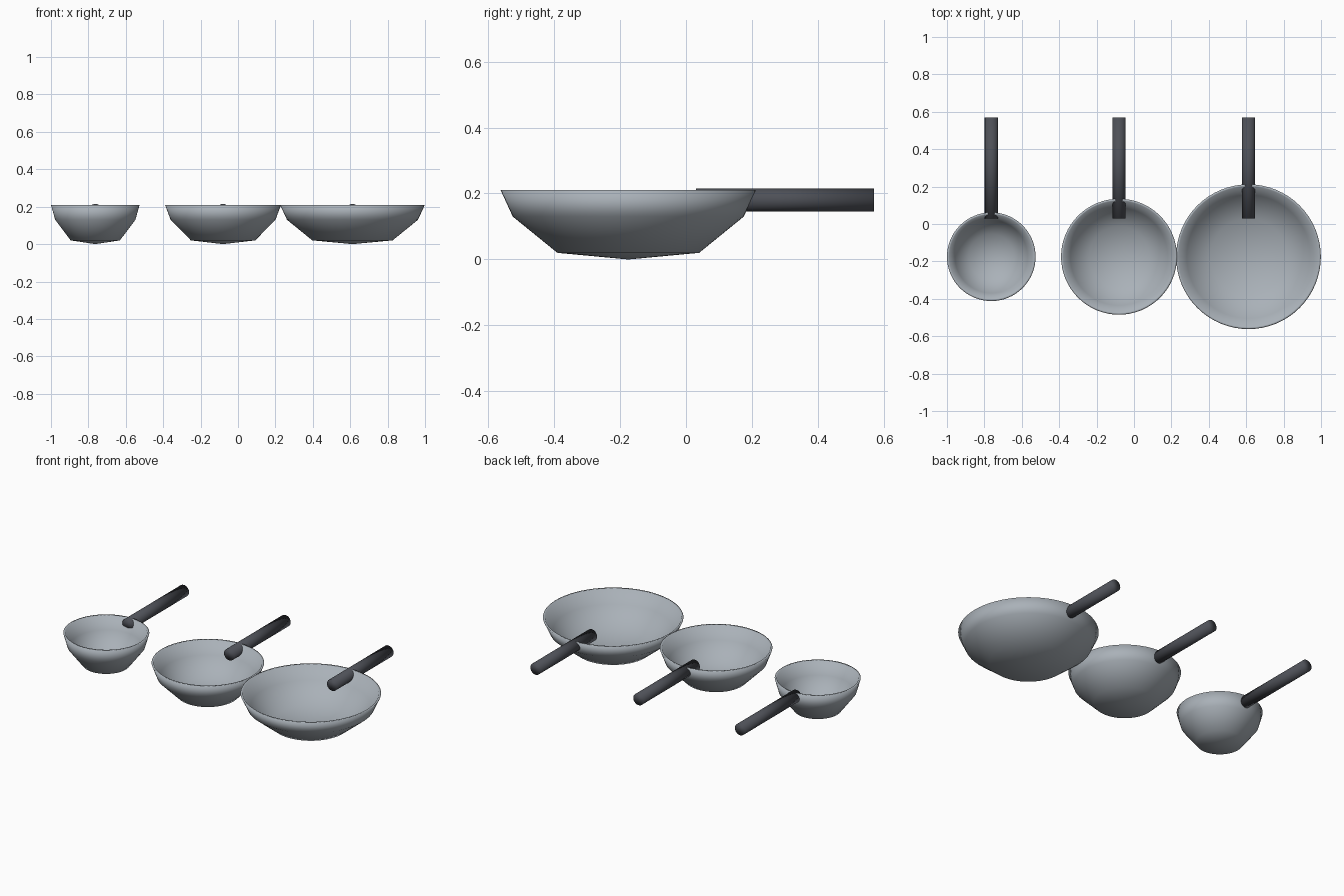
import bpy
import bmesh
import math
from mathutils import Matrix

cube = bpy.data.objects.get("Cube")
if cube:
    bpy.data.objects.remove(cube, do_unlink=True)

PAN_Y = -0.175
SIDES = 64


def make_material(name, rgb, roughness):
    mat = bpy.data.materials.new(name)
    mat.use_nodes = True
    mat.diffuse_color = (*rgb, 1)
    bsdf = mat.node_tree.nodes["Principled BSDF"]
    bsdf.inputs["Base Color"].default_value = (*rgb, 1)
    bsdf.inputs["Roughness"].default_value = roughness
    return mat


def finish(bm, name, mat):
    """Turn a bmesh into a fully smooth-shaded object."""
    bmesh.ops.recalc_face_normals(bm, faces=bm.faces)
    for face in bm.faces:
        face.smooth = True
    mesh = bpy.data.meshes.new(name)
    bm.to_mesh(mesh)
    bm.free()
    mesh.materials.append(mat)
    obj = bpy.data.objects.new(name, mesh)
    bpy.context.collection.objects.link(obj)
    return obj


def make_pan(name, x, radius, mat):
    # Closed section: outer wall up to the rim, then back down the inside
    profile = [
        (0, 0), (0.555 * radius, 0.02), (0.905 * radius, 0.13), (radius, 0.21),
        (radius - 0.012, 0.21), (0.905 * radius - 0.02, 0.135),
        (0.555 * radius - 0.01, 0.04), (0, 0.025),
    ]
    bm = bmesh.new()
    verts = [bm.verts.new((r, 0, z)) for r, z in profile]
    edges = [bm.edges.new(pair) for pair in zip(verts, verts[1:])]
    bmesh.ops.spin(bm, geom=verts + edges, axis=(0, 0, 1), cent=(0, 0, 0),
                   angle=math.tau, steps=SIDES)
    bmesh.ops.remove_doubles(bm, verts=bm.verts, dist=0.0001)
    obj = finish(bm, name, mat)
    obj.location = (x, PAN_Y, 0)


def make_handle(name, x, mat):
    # Round bar running backwards through the pan wall
    start, end, radius = 0.03, 0.57, 0.035
    bm = bmesh.new()
    bmesh.ops.create_cone(bm, cap_ends=True, segments=32, radius1=radius,
                          radius2=radius, depth=end - start,
                          matrix=Matrix.Rotation(math.pi / 2, 4, "X"))
    obj = finish(bm, name, mat)
    obj.location = (x, (start + end) / 2, 0.18)


pan_metal = make_material("pan grey", (0.40, 0.44, 0.48), 0.4)
handle_dark = make_material("handle charcoal", (0.075, 0.08, 0.095), 0.6)

# Three pans in a row, growing towards the left
for size, x, radius in (("small", -0.763, 0.237),
                        ("medium", -0.08, 0.31),
                        ("large", 0.612, 0.387)):
    make_pan(size + "_pan", x, radius, pan_metal)
    make_handle(size + "_handle", x, handle_dark)
